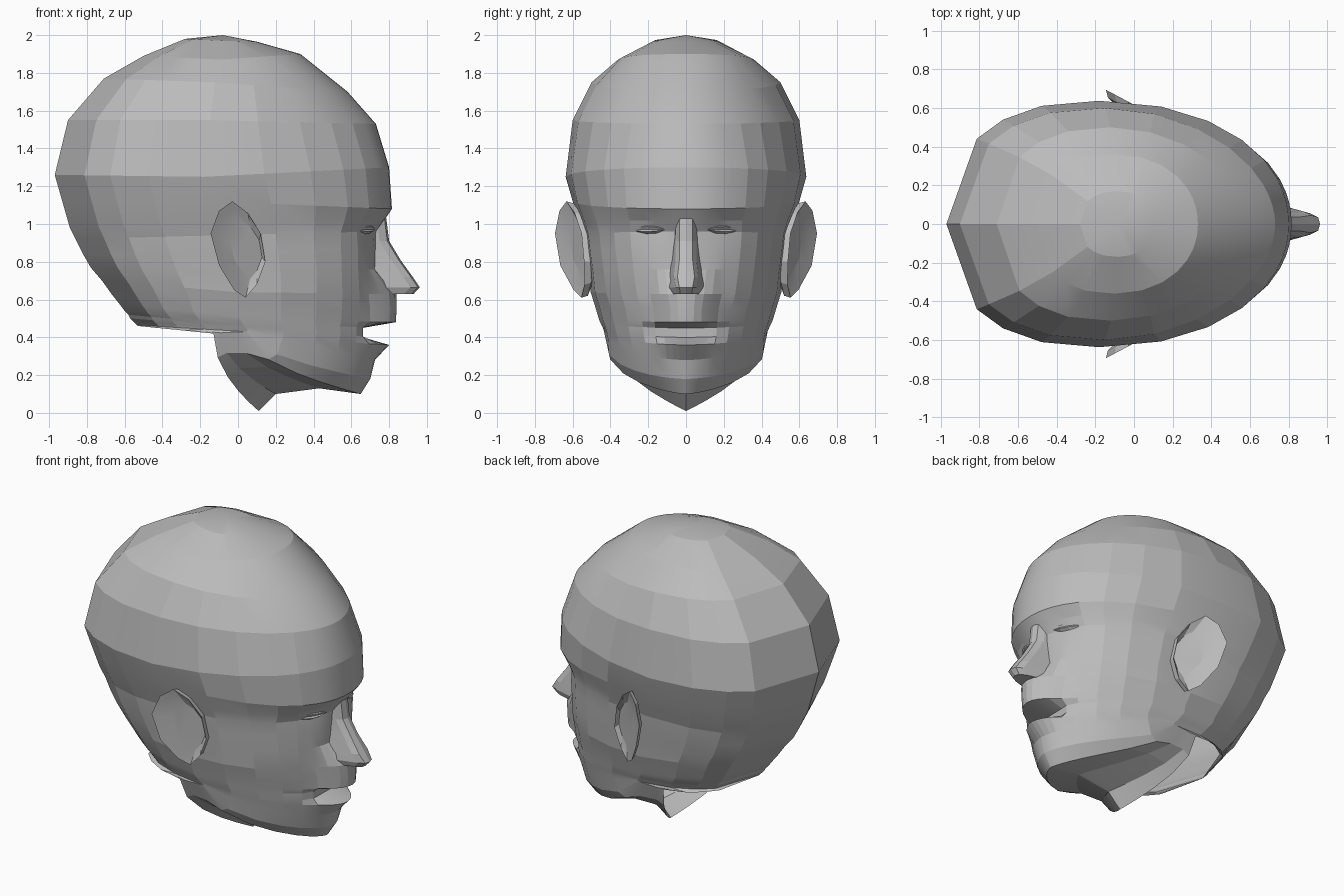
import bpy, bmesh
from math import sin, cos, radians, exp

if "Cube" in bpy.data.objects:
    bpy.data.objects.remove(bpy.data.objects["Cube"], do_unlink=True)

clay = bpy.data.materials.new("plain_grey")
clay.use_nodes = True
clay.diffuse_color = (0.5, 0.5, 0.5, 1)
clay.node_tree.nodes["Principled BSDF"].inputs["Base Color"].default_value = clay.diffuse_color


def finish(name, bm):
    bmesh.ops.remove_doubles(bm, verts=bm.verts, dist=0.002)
    bmesh.ops.recalc_face_normals(bm, faces=bm.faces)
    mesh = bpy.data.meshes.new(name)
    bm.to_mesh(mesh)
    bm.free()
    mesh.materials.append(clay)
    obj = bpy.data.objects.new(name, mesh)
    bpy.context.collection.objects.link(obj)
    bpy.ops.object.select_all(action='DESELECT')
    obj.select_set(True)
    bpy.context.view_layer.objects.active = obj
    bpy.ops.object.shade_smooth_by_angle(angle=radians(11))


def loft(bm, rings, closed=True):
    """Bridge equal-length rings of points with quads."""
    rows = [[bm.verts.new(p) for p in ring] for ring in rings]
    for a, b in zip(rows, rows[1:]):
        n = len(a)
        for i in range(n if closed else n - 1):
            j = (i + 1) % n
            bm.faces.new((a[i], a[j], b[j], b[i]))
    return rows


# Head: tilted rings from crown to neck opening
# back x, back z | side x, half width, side z | front x, front z | front roundness
CRANIUM = [
    (-.28, 1.98, -.08, .17, 1.97, .1, 1.965, 2.1),
    (-.5, 1.89, -.1, .36, 1.87, .33, 1.9, 2.1),
    (-.71, 1.77, -.12, .5, 1.75, .58, 1.7, 1.9),
    (-.9, 1.55, -.15, .6, 1.55, .73, 1.53, 1.9),
    (-.97, 1.26, -.18, .637, 1.25, .8, 1.3, 2.1),
    (-.93, 1.12, -.15, .6, 1.12, .815, 1.08, 2.15),
    (-.89, .98, -.12, .56, 1, .775, 1.02, 2.2),
    (-.86, .92, -.1, .54, .94, .735, .96, 2.3),
]
FACE = [
    (-.82, .84, -.08, .53, .84, .73, .88, 2.3),
    (-.78, .77, -.05, .515, .74, .73, .76, 2.25),
    (-.72, .7, -.02, .505, .64, .74, .63, 2.1),
    (-.67, .63, 0, .48, .56, .74, .55, 2),
    (-.63, .58, 0, .465, .51, .735, .48, 2),
    (-.6, .54, .02, .455, .48, .72, .45, 2),
    (-.58, .52, .03, .445, .46, .72, .4, 2),
    (-.57, .5, .04, .44, .45, .715, .36, 1.95),
    (-.55, .48, .05, .436, .44, .71, .28, 1.85),
]
JAW = [
    (-.54, .47, .05, .433, .435, .7, .18, 1.65),
    (-.535, .465, .04, .43, .43, .65, .1, 1.45),
    (-.532, .462, -.02, .428, .428, .43, .13, 1.2),
    (-.53, .46, -.09, .425, .424, .2, .1, 1.05),
    (-.53, .46, -.13, .42, .42, .11, .01, 1),
]
# Midline relief on the face rows: philtrum, lips and open mouth
RELIEF = [0, 0, .1, .1, .1, -.06, -.06, .085, .015]
ANGLES = [0, 5, 10, 15, 21, 30, 42, 56, 72, 90, 108, 125, 140, 180]


def head_ring(row, drop=1, relief=0):
    xb, zb, xs, w, zs, xf, zf, roundness = row
    half = []
    for a in ANGLES:
        front = a < 90
        power = 2 / (roundness if front else 2.4)
        c = abs(cos(radians(a))) ** power
        y = w * sin(radians(a)) ** power
        x = xs + ((xf if front else xb) - xs) * c
        z = zs + ((zf if front else zb) - zs) * (c ** drop if front else c)
        if front:
            x += relief * max(0, 1 - (y / .18) ** 2)
            # eye sockets
            x -= .03 * exp(-((y - .2) / .1) ** 2 - ((z - .99) / .05) ** 2)
        half.append((x, y, z))
    half[-1] = (xb, 0, zb)
    return half + [(x, -y, z) for x, y, z in half[-2:0:-1]]


rings = [head_ring(r) for r in CRANIUM]
rings += [head_ring(r, relief=d) for r, d in zip(FACE, RELIEF)]
rings += [head_ring(r, .5) for r in JAW]
bm = bmesh.new()
rows = loft(bm, rings)
crown = bm.verts.new((-.08, 0, 2))
for i, v in enumerate(rows[0]):
    bm.faces.new((crown, v, rows[0][i - 1]))
finish("head", bm)

# Nose: ridge x, z, ridge half width, base x, base half width
NOSE = [
    (.785, 1.03, .035, .72, .055),
    (.8, .91, .035, .69, .07),
    (.86, .81, .035, .69, .08),
    (.925, .72, .045, .69, .095),
    (.962, .665, .035, .73, .105),
    (.93, .63, .03, .74, .09),
]
bm = bmesh.new()
rows = loft(bm, [[(xb, -wb, z), (xr - .05, -wr - .02, z), (xr - .01, -wr, z), (xr, 0, z),
                  (xr - .01, wr, z), (xr - .05, wr + .02, z), (xb, wb, z)]
                 for xr, z, wr, xb, wb in NOSE], closed=False)
bm.faces.new(rows[-1])
finish("nose", bm)

# Ears and eyelids, mirrored across the midline
EAR = [(-.03, 1.12), (.05, 1.06), (.12, .95), (.145, .8), (.1, .68),
       (.04, .61), (-.02, .65), (-.1, .78), (-.145, .95), (-.1, 1.07)]


def ear_loop(side, scale, sink):
    """Outline of the ear plate, shrunk toward its front edge and sunk inward."""
    pts = []
    for x, z in EAR:
        x, z = .1 + (x - .1) * scale, .86 + (z - .86) * scale
        y = .54 + (.145 - x) * .53 - .22 * max(0, .8 - z) - sink
        pts.append((x, side * y, z))
    return pts


for side, label in ((1, "left"), (-1, "right")):
    bm = bmesh.new()
    rows = loft(bm, [ear_loop(side, s, d) for s, d in
                     ((.75, .06), (.96, .035), (1, 0), (.86, .012), (.6, .03))])
    bm.faces.new(rows[0])
    bm.faces.new(rows[-1])
    finish(label + "_ear", bm)

    # almond eyelid: arcs meeting at the corners around a closed slit
    bm = bmesh.new()
    arcs = []
    for lift, out in ((.04, -.03), (.014, .012), (0, .002), (-.012, .01), (-.035, -.03)):
        arcs.append([(.725 - .1 * t * t - .03 * t + out * (1 - (2 * t - 1) ** 2),
                      side * (.11 + .2 * t),
                      .972 + lift * (1 - (2 * t - 1) ** 2)) for t in (0, .25, .5, .75, 1)])
    loft(bm, arcs, closed=False)
    finish(label + "_eyelid", bm)
